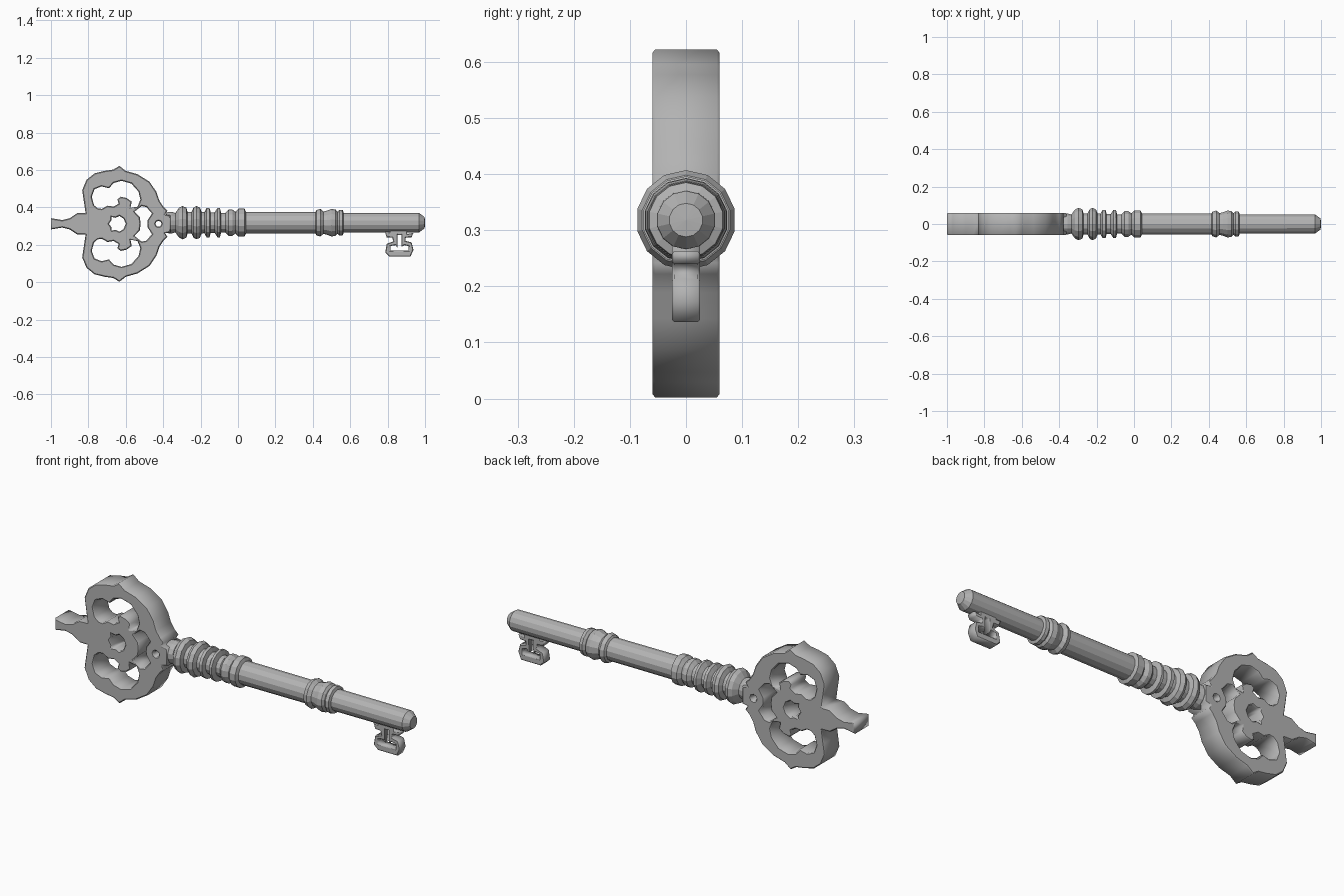
import bpy, bmesh, math

cube = bpy.data.objects.get("Cube")
if cube:
    bpy.data.objects.remove(cube)

# Aged grey metal for the whole key
metal = bpy.data.materials.new("grey_metal")
metal.use_nodes = True
metal.diffuse_color = (0.45, 0.45, 0.45, 1)
metal.node_tree.nodes["Principled BSDF"].inputs["Base Color"].default_value = metal.diffuse_color

AXIS = 0.318      # height of the shaft centre line
BOW_AXIS = 0.312  # height of the bow's mirror line


def add_object(name, mesh):
    mesh.materials.clear()
    mesh.materials.append(metal)
    obj = bpy.data.objects.new(name, mesh)
    bpy.context.collection.objects.link(obj)
    return obj


def plate(name, loops, half_depth, height, bevel):
    """Upright plate from an outline and its holes, with softened rims."""
    curve = bpy.data.curves.new(name, "CURVE")
    curve.dimensions = "2D"
    curve.fill_mode = "BOTH"
    curve.extrude = half_depth - bevel
    curve.bevel_depth = bevel
    curve.bevel_resolution = 0
    curve.offset = -bevel
    for loop in loops:
        spline = curve.splines.new("POLY")
        spline.points.add(len(loop) - 1)
        for point, (x, z) in zip(spline.points, loop):
            point.co = (x, z, 0, 1)
        spline.use_cyclic_u = True
    helper = bpy.data.objects.new(name + "_curve", curve)
    bpy.context.collection.objects.link(helper)
    bpy.context.view_layer.update()
    graph = bpy.context.evaluated_depsgraph_get()
    mesh = bpy.data.meshes.new_from_object(helper.evaluated_get(graph))
    bpy.data.objects.remove(helper)
    obj = add_object(name, mesh)
    obj.rotation_euler.x = math.pi / 2
    obj.location.z = height
    return obj


def flip(points):
    return [(x, -z) for x, z in reversed(points)]


# Bow: upper half of the outline, mirrored to the lower half
outline = [(-1, .03), (-.97, .025), (-.94, .02), (-.9, .03), (-.86, .057),
           (-.815, .058), (-.825, .125), (-.833, .18), (-.81, .235),
           (-.767, .27), (-.714, .283), (-.666, .29), (-.634, .31),
           (-.6, .283), (-.537, .265), (-.473, .225), (-.436, .17),
           (-.42, .123), (-.398, .09), (-.377, .07), (-.39, .05), (-.36, .045)]

# Scrolled opening around the central ornament
scroll = [(-.77, .1), (-.782, .145), (-.767, .185), (-.73, .2), (-.69, .19),
          (-.665, .218), (-.623, .23), (-.57, .215), (-.532, .172),
          (-.522, .13), (-.537, .092), (-.575, .085), (-.568, .118),
          (-.595, .138), (-.628, .145), (-.645, .13), (-.638, .108),
          (-.665, .092), (-.698, .097), (-.728, .08), (-.75, .083)]

# Star-like centre opening and the opening next to the shaft
centre = [(-.69, 0), (-.675, .022), (-.678, .037), (-.655, .032),
          (-.634, .042), (-.612, .028), (-.6, 0)]
centre += flip(centre[1:-1])
side = [(-.52, 0), (-.525, .035), (-.553, .065), (-.515, .095),
        (-.49, .09), (-.46, .055), (-.483, .02), (-.485, 0)]
side += flip(side[1:-1])
eyelet = [(-.425 + .016 * math.cos(a * math.pi / 4),
           .016 * math.sin(a * math.pi / 4)) for a in range(8)]

plate("bow", [outline + flip(outline), scroll, flip(scroll), centre, side, eyelet],
      .06, BOW_AXIS, .005)

# Bit: framed tooth with an inverted T opening
bit_outline = [(.82, .04), (.81, -.05), (.785, -.05), (.795, -.078),
               (.825, -.08), (.83, -.1), (.795, -.113), (.787, -.16),
               (.81, -.182), (.922, -.182), (.938, -.145), (.928, -.105),
               (.895, -.097), (.897, -.08), (.928, -.078), (.938, -.055),
               (.905, -.06), (.9, .04)]
bit_hole = [(.815, -.125), (.842, -.12), (.853, -.135), (.853, -.065),
            (.873, -.065), (.873, -.13), (.89, -.12), (.912, -.125),
            (.912, -.15), (.815, -.15)]
plate("bit", [bit_outline, bit_hole], .025, AXIS, .004)

# Shaft: turned profile of (position, radius) with collars
profile = [(-.385, 0), (-.385, .055), (-.355, .058), (-.335, .052),
           (-.315, .08), (-.296, .089), (-.276, .08), (-.27, .058),
           (-.248, .058), (-.238, .08), (-.222, .089), (-.203, .08),
           (-.195, .058), (-.18, .056), (-.168, .078), (-.152, .078),
           (-.146, .055), (-.125, .055), (-.11, .078), (-.097, .078),
           (-.09, .053), (-.067, .053), (-.05, .07), (-.03, .07),
           (-.013, .058), (.002, .075), (.035, .075), (.042, .058),
           (.414, .057), (.42, .068), (.44, .074), (.457, .06),
           (.475, .064), (.5, .074), (.522, .07), (.532, .058),
           (.543, .069), (.56, .067), (.565, .053), (.968, .052),
           (.998, .03), (1, 0)]
bm = bmesh.new()
verts = [bm.verts.new((x, 0, r)) for x, r in profile]
edges = [bm.edges.new(pair) for pair in zip(verts, verts[1:])]
bmesh.ops.spin(bm, geom=verts + edges, cent=(0, 0, 0), axis=(1, 0, 0),
               angle=math.tau, steps=14, use_merge=True)
bmesh.ops.remove_doubles(bm, verts=bm.verts, dist=.0005)
bmesh.ops.recalc_face_normals(bm, faces=bm.faces)
shaft_mesh = bpy.data.meshes.new("shaft")
bm.to_mesh(shaft_mesh)
bm.free()
shaft = add_object("shaft", shaft_mesh)
shaft.location.z = AXIS
